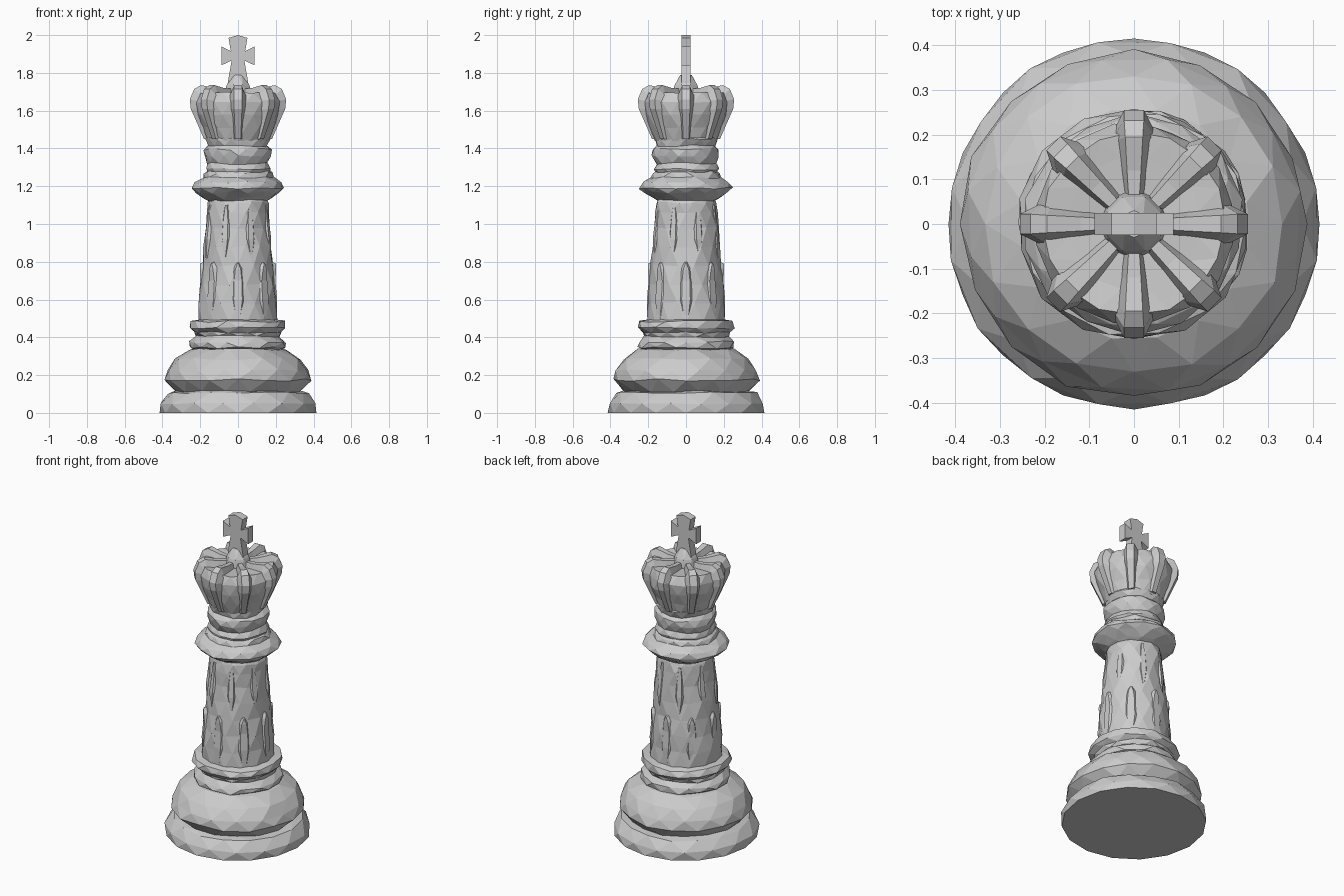
import bpy, bmesh, math, random
from mathutils import Vector

if "Cube" in bpy.data.objects:
    bpy.data.objects.remove(bpy.data.objects["Cube"])

random.seed(7)


def finish(bm, name):
    bmesh.ops.recalc_face_normals(bm, faces=bm.faces[:])
    mesh = bpy.data.meshes.new(name)
    bm.to_mesh(mesh)
    bm.free()
    obj = bpy.data.objects.new(name, mesh)
    bpy.context.collection.objects.link(obj)
    return obj


def polar(r, a, z):
    return Vector((r * math.cos(a), r * math.sin(a), z))


def lathe(name, profile, sides, jitter=0.0):
    """Faceted turning with slight carved irregularity and closed ends."""
    bm = bmesh.new()
    rings = []
    for k, (r, z) in enumerate(profile):
        ends = k in (0, len(profile) - 1)
        j = 0 if ends else jitter
        rings.append([bm.verts.new(polar(
            r + random.uniform(-j, j),
            2 * math.pi * (i + 0.5 * (k % 2)) / sides,
            z + random.uniform(-j, j))) for i in range(sides)])
    for k in range(len(rings) - 1):
        a, b = rings[k], rings[k + 1]
        for i in range(sides):
            n = (i + 1) % sides
            if k % 2 == 0:
                bm.faces.new((a[i], a[n], b[i]))
                bm.faces.new((a[n], b[n], b[i]))
            else:
                bm.faces.new((a[i], a[n], b[n]))
                bm.faces.new((a[i], b[n], b[i]))
    bm.faces.new(rings[0][::-1])
    bm.faces.new(rings[-1])
    return finish(bm, name)


def rib(bm, path, angle):
    """Wedge-section arched strip; path holds radius, height, half width, depth direction."""
    radial = polar(1, angle, 0)
    side = polar(1, angle + math.pi / 2, 0)
    rows = []
    for r, z, w, dr, dz in path:
        p = radial * r + Vector((0, 0, z))
        q = radial * (r + dr) + Vector((0, 0, z + dz))
        rows.append([bm.verts.new(v) for v in (
            q - side * w * 1.4, p - side * w * 0.65,
            p + side * w * 0.65, q + side * w * 1.4)])
    for a, b in zip(rows, rows[1:]):
        for i in range(4):
            n = (i + 1) % 4
            bm.faces.new((a[i], a[n], b[n], b[i]))
    bm.faces.new(rows[0])
    bm.faces.new(rows[-1])


# Wide foot and rounded base
lathe("base", [(0.415, 0), (0.415, 0.05), (0.375, 0.105), (0.335, 0.115),
               (0.39, 0.175), (0.375, 0.225), (0.335, 0.285), (0.26, 0.335),
               (0.2, 0.345)], 16, 0.006)

# Double ring above the base
lathe("lower_rings", [(0.22, 0.33), (0.258, 0.345), (0.258, 0.375), (0.225, 0.405),
                      (0.235, 0.425), (0.26, 0.45), (0.25, 0.485), (0.2, 0.495)],
      14, 0.006)

# Tapered column
lathe("column", [(0.21, 0.48), (0.208, 0.58), (0.198, 0.68), (0.19, 0.78),
                 (0.18, 0.88), (0.172, 0.98), (0.166, 1.06), (0.162, 1.11),
                 (0.145, 1.15)], 14, 0.007)

# Carved leaves around the column, tips curling outward
bm = bmesh.new()
for i in range(8):
    a = i * math.pi / 4
    rib(bm, [(0.205, 0.50, 0.018, -0.02, 0), (0.207, 0.60, 0.035, -0.03, 0),
             (0.198, 0.70, 0.032, -0.03, 0), (0.202, 0.76, 0.022, -0.03, 0.01),
             (0.20, 0.79, 0.005, -0.02, 0.01)], a)
    # upper hanging folds between the leaves
    rib(bm, [(0.184, 0.82, 0.006, -0.02, 0), (0.184, 0.92, 0.024, -0.03, 0),
             (0.172, 1.02, 0.02, -0.025, 0), (0.165, 1.10, 0.008, -0.02, 0)],
        a + math.pi / 8)
finish(bm, "column_leaves")

# Collar
lathe("collar", [(0.14, 1.115), (0.175, 1.135), (0.222, 1.165), (0.245, 1.19),
                 (0.232, 1.22), (0.19, 1.245), (0.178, 1.27), (0.15, 1.29)],
      14, 0.006)

# Neck mouldings
lathe("neck", [(0.16, 1.26), (0.175, 1.29), (0.16, 1.32), (0.178, 1.36),
               (0.178, 1.395), (0.158, 1.415), (0.172, 1.45), (0.16, 1.48)],
      14, 0.006)

# Crown bowl with sunken top
lathe("crown_bowl", [(0.165, 1.44), (0.19, 1.51), (0.218, 1.58), (0.225, 1.645),
                     (0.205, 1.695), (0.15, 1.69), (0.06, 1.685)], 16, 0.004)

# Eight arched crown ribs
bm = bmesh.new()
for i in range(8):
    rib(bm, [(0.18, 1.45, 0.022, -0.04, 0), (0.215, 1.53, 0.027, -0.05, 0.01),
             (0.25, 1.61, 0.032, -0.05, 0), (0.255, 1.66, 0.034, -0.05, -0.01),
             (0.232, 1.715, 0.034, -0.04, -0.04), (0.195, 1.735, 0.03, -0.01, -0.06),
             (0.12, 1.72, 0.024, 0, -0.05), (0.045, 1.715, 0.017, 0, -0.05)],
        i * math.pi / 4)
finish(bm, "crown_ribs")

# Small cone beneath the cross
lathe("cross_mount", [(0.08, 1.67), (0.065, 1.735), (0.03, 1.79)], 8)

# Flared cross, mirrored outline extruded through its thickness
half = [(0.058, 1.70), (0.052, 1.76), (0.034, 1.865), (0.088, 1.84),
        (0.088, 1.94), (0.038, 1.915), (0.05, 1.985), (0.0, 2.0)]
outline = half + [(-x, z) for x, z in half[-2::-1]]
bm = bmesh.new()
face = bm.faces.new([bm.verts.new((x, -0.025, z)) for x, z in outline])
out = bmesh.ops.extrude_face_region(bm, geom=[face])
bmesh.ops.translate(bm, vec=(0, 0.05, 0),
                    verts=[v for v in out["geom"] if isinstance(v, bmesh.types.BMVert)])
finish(bm, "cross")
